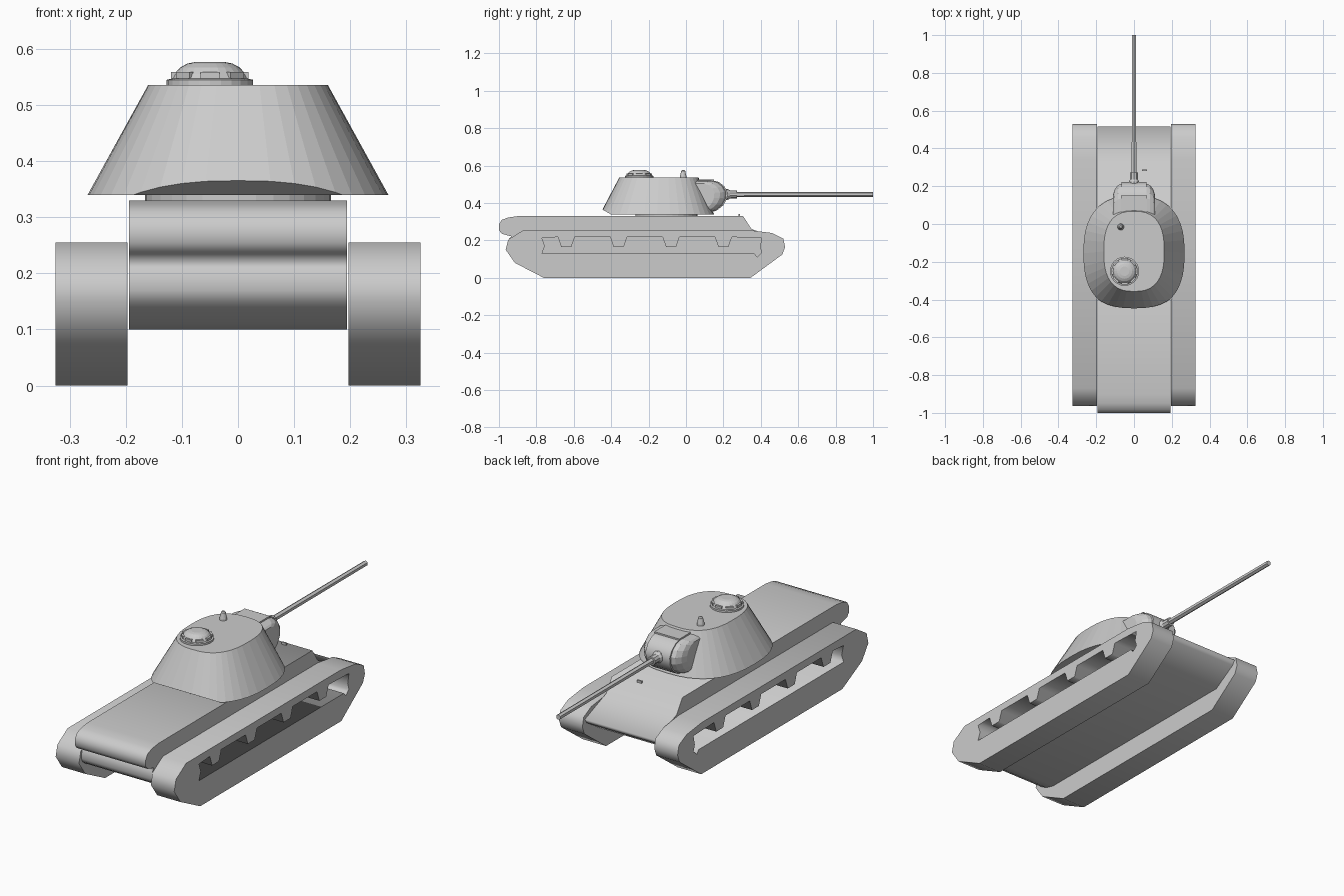
import bpy, bmesh
from math import sin, cos, pi, radians
from mathutils import Vector, Matrix

if "Cube" in bpy.data.objects:
    bpy.data.objects.remove(bpy.data.objects["Cube"])


def side_part(name, x, half_width, *loops):
    """Extrude (y, z) outlines across x; further loops become holes."""
    cu = bpy.data.curves.new(name, 'CURVE')
    cu.dimensions = '2D'
    cu.fill_mode = 'BOTH'
    cu.extrude = half_width
    for loop in loops:
        sp = cu.splines.new('POLY')
        sp.points.add(len(loop) - 1)
        for p, (y, z) in zip(sp.points, loop):
            p.co = (y, z, 0, 1)
        sp.use_cyclic_u = True
    tmp = bpy.data.objects.new(name + "_curve", cu)
    bpy.context.collection.objects.link(tmp)
    bpy.context.view_layer.update()
    me = bpy.data.meshes.new_from_object(tmp.evaluated_get(bpy.context.evaluated_depsgraph_get()))
    bpy.data.objects.remove(tmp)
    me.transform(Matrix.Translation((x, 0, 0)) @ Matrix(((0, 0, 1, 0), (1, 0, 0, 0), (0, 1, 0, 0), (0, 0, 0, 1))))
    ob = bpy.data.objects.new(name, me)
    bpy.context.collection.objects.link(ob)
    return ob


def loft(name, rings, cut=None):
    """Skin a stack of equal-length rings and cap both ends."""
    bm = bmesh.new()
    rows = [[bm.verts.new(p) for p in r] for r in rings]
    n = len(rows[0])
    for a, b in zip(rows, rows[1:]):
        for i in range(n):
            bm.faces.new((a[i], a[(i + 1) % n], b[(i + 1) % n], b[i]))
    bm.faces.new(rows[0])
    bm.faces.new(rows[-1])
    bmesh.ops.recalc_face_normals(bm, faces=bm.faces)
    if cut:
        res = bmesh.ops.bisect_plane(bm, geom=bm.verts[:] + bm.edges[:] + bm.faces[:],
                                     plane_co=cut[0], plane_no=cut[1], clear_outer=True)
        edges = [e for e in res['geom_cut'] if isinstance(e, bmesh.types.BMEdge)]
        bmesh.ops.contextual_create(bm, geom=edges)
        bmesh.ops.recalc_face_normals(bm, faces=bm.faces)
    me = bpy.data.meshes.new(name)
    bm.to_mesh(me)
    bm.free()
    ob = bpy.data.objects.new(name, me)
    bpy.context.collection.objects.link(ob)
    return ob


def oval(cx, cy, z, rx, ry, power=2.0, n=40):
    """Superellipse ring in the horizontal plane."""
    def f(v):
        return (abs(v) ** (2 / power)) * (1 if v >= 0 else -1)
    return [(cx + rx * f(cos(2 * pi * i / n)), cy + ry * f(sin(2 * pi * i / n)), z) for i in range(n)]


def turned(name, cx, cy, profile, n):
    return loft(name, [oval(cx, cy, z, r, r, 2, n) for r, z in profile])


def rod(name, z, profile, n):
    """Round part along y, profile of (radius, y)."""
    return loft(name, [[(r * cos(2 * pi * (i + .5) / n), y, z + r * sin(2 * pi * (i + .5) / n))
                        for i in range(n)] for r, y in profile])


def box(name, loc, size, turn=0):
    bpy.ops.mesh.primitive_cube_add(size=1, location=loc, rotation=(0, 0, turn))
    ob = bpy.context.object
    ob.name = name
    ob.scale = size
    return ob


# Hull with rounded rear overhang and sloped nose
side_part("hull", 0, 0.194, [
    (0.305, 0.33), (0.35, 0.262), (0.515, 0.198), (0.5, 0.175), (0.38, 0.1), (-0.83, 0.1),
    (-0.88, 0.112), (-0.92, 0.135), (-0.94, 0.15), (-0.95, 0.17), (-0.945, 0.21),
    (-0.935, 0.222), (-0.985, 0.236), (-1.0, 0.255), (-1.0, 0.285), (-0.985, 0.31),
    (-0.95, 0.323), (-0.9, 0.33)])

# Tracks with a toothed side opening
track = [(-0.76, 0), (0.345, 0), (0.515, 0.125), (0.53, 0.165), (0.52, 0.21), (0.46, 0.24),
         (0.34, 0.255), (-0.87, 0.255), (-0.95, 0.205), (-0.964, 0.15), (-0.915, 0.08)]
opening = [(-0.77, 0.13), (-0.755, 0.17), (-0.77, 0.213)]
for y in (-0.64, -0.36, -0.08, 0.2):
    opening += [(y - 0.045, 0.218), (y - 0.027, 0.166), (y + 0.027, 0.166), (y + 0.045, 0.218)]
opening += [(0.405, 0.213), (0.395, 0.165), (0.405, 0.135), (0.38, 0.112), (0.365, 0.13)]
for side, s in (("left", -1), ("right", 1)):
    side_part(side + "_track", s * 0.261, 0.064, track, opening)

# Turret ring and sloped turret, trimmed under the rear
turned("turret_ring", 0, -0.105, [(0.166, 0.325), (0.166, 0.345)], 32)
loft("turret", [oval(0, -0.155, 0.34, 0.268, 0.305, 2.5), oval(0, -0.145, 0.536, 0.16, 0.212, 2.6)],
     cut=(Vector((0, -0.446, 0.365)), Vector((0, -0.5, -0.87))))

# Gun mantlet: curved centre block, tapered cheeks, top cover
mantlet = [(0.02, 0.345), (0.12, 0.345), (0.165, 0.36), (0.2, 0.388), (0.22, 0.425),
           (0.222, 0.46), (0.205, 0.49), (0.175, 0.513), (0.14, 0.522), (0.02, 0.522)]
side_part("mantlet", 0, 0.066, mantlet)
for side, s in (("left", -1), ("right", 1)):
    rings = []
    for x, k in ((0.06, 0.97), (0.085, 0.92), (0.103, 0.8), (0.112, 0.65)):
        rings.append([(s * x, 0.02 + (y - 0.02) * k, 0.435 + (z - 0.435) * (0.4 + 0.6 * k))
                      for y, z in mantlet])
    loft(side + "_mantlet_cheek", rings)
box("mantlet_cover", (0, 0.1, 0.523), (0.138, 0.1, 0.008))

# Gun barrel with collar
rod("gun_collar", 0.446, [(0.03, 0.2), (0.028, 0.225), (0.022, 0.235), (0.021, 0.272)], 10)
rod("gun_barrel", 0.446, [(0.014, 0.25), (0.013, 1.0)], 6)

# Cupola with vision blocks
cx, cy = -0.05, -0.25
turned("cupola", cx, cy, [(0.077, 0.53), (0.077, 0.545), (0.068, 0.547), (0.064, 0.555),
                          (0.053, 0.567), (0.04, 0.574), (0.025, 0.577)], 24)
for i in range(8):
    a = i * pi / 4 + pi / 8 * 2
    box("vision_block", (cx + 0.06 * cos(a), cy + 0.06 * sin(a), 0.553), (0.018, 0.034, 0.012), a)

# Roof periscope and small deck fitting
turned("periscope", -0.07, -0.015, [(0.018, 0.53), (0.017, 0.545), (0.012, 0.565), (0.011, 0.572),
                                    (0.006, 0.577)], 12)
box("deck_fitting", (0.055, 0.285, 0.334), (0.025, 0.008, 0.014))
